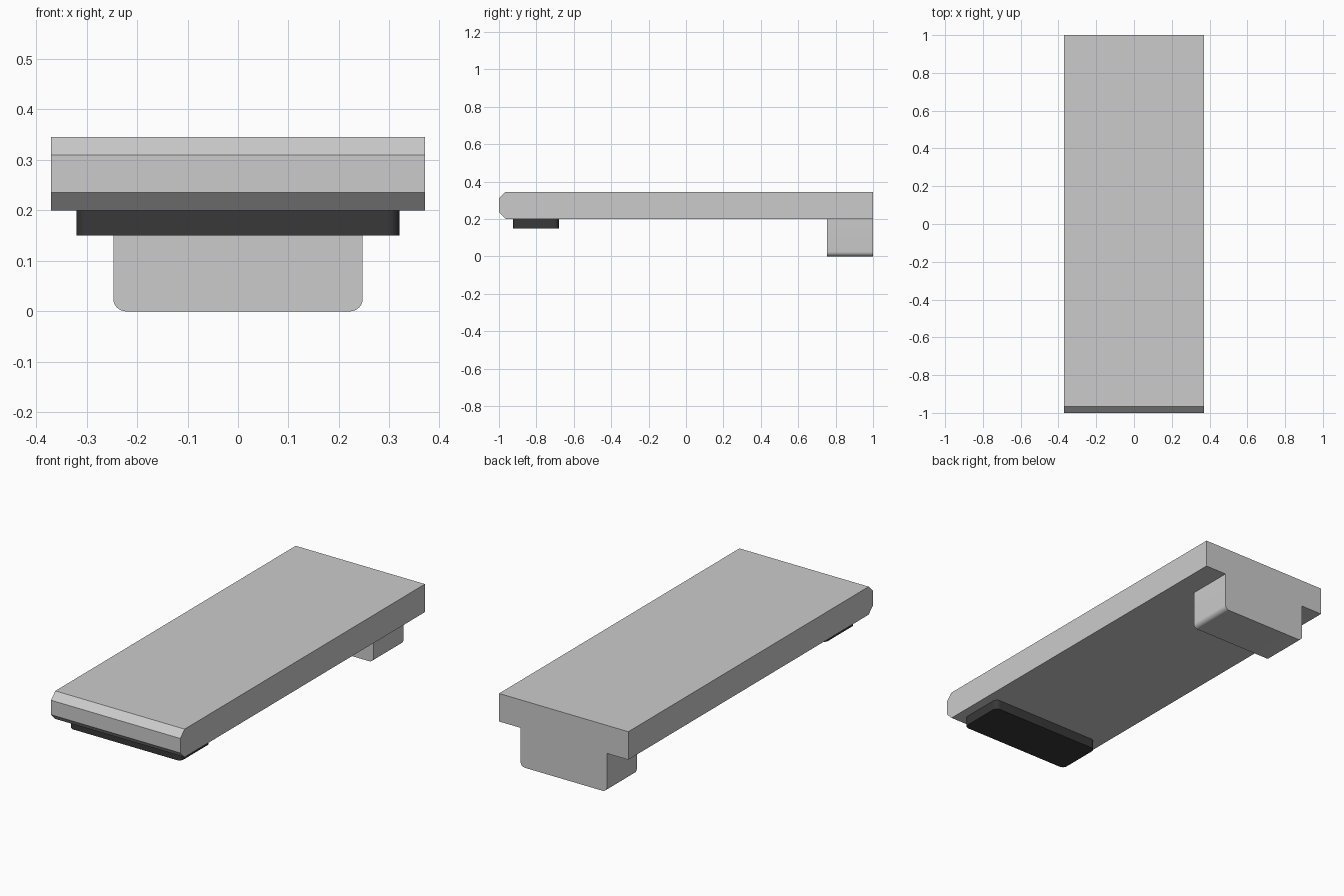
import bpy, bmesh, math
from mathutils import Vector

if "Cube" in bpy.data.objects:
    bpy.data.objects.remove(bpy.data.objects["Cube"])


def prism(name, outline, direction):
    """Extrude a closed 3D outline along a vector."""
    bm = bmesh.new()
    face = bm.faces.new([bm.verts.new(p) for p in outline])
    geom = bmesh.ops.extrude_face_region(bm, geom=[face])["geom"]
    verts = [v for v in geom if isinstance(v, bmesh.types.BMVert)]
    bmesh.ops.translate(bm, verts=verts, vec=Vector(direction))
    bmesh.ops.recalc_face_normals(bm, faces=bm.faces)
    mesh = bpy.data.meshes.new(name)
    bm.to_mesh(mesh)
    bm.free()
    obj = bpy.data.objects.new(name, mesh)
    bpy.context.collection.objects.link(obj)
    return obj


def smooth(obj):
    bpy.ops.object.select_all(action="DESELECT")
    obj.select_set(True)
    bpy.context.view_layer.objects.active = obj
    bpy.ops.object.shade_smooth_by_angle(angle=math.radians(30))


def arc(cx, cy, r, start, steps=8):
    """Quarter-circle points, counter-clockwise from a start angle in degrees."""
    angles = [math.radians(start + 90 * i / steps) for i in range(steps + 1)]
    return [(cx + r * math.cos(a), cy + r * math.sin(a)) for a in angles]


# Long plate with a chamfered front end
c = 0.035
side = [(-1, 0.2 + c), (-1 + c, 0.2), (1, 0.2), (1, 0.345), (-1 + c, 0.345), (-1, 0.345 - c)]
prism("plate", [(-0.37, y, z) for y, z in side], (0.74, 0, 0))

# Rear block with rounded lower edges
w, r = 0.247, 0.025
front = [(-w, 0.2)] + arc(-w + r, r, r, 180) + arc(w - r, r, r, 270) + [(w, 0.2)]
smooth(prism("rear_block", [(x, 0.755, z) for x, z in front], (0, 0.245, 0)))

# Dark front pad with rounded vertical corners
w, y0, y1 = 0.32, -0.925, -0.68
plan = (arc(-w + r, y0 + r, r, 180) + arc(w - r, y0 + r, r, 270)
        + arc(w - r, y1 - r, r, 0) + arc(-w + r, y1 - r, r, 90))
pad = prism("front_pad", [(x, y, 0.15) for x, y in plan], (0, 0, 0.05))
smooth(pad)
dark = bpy.data.materials.new("dark_rubber")
dark.diffuse_color = (0.04, 0.04, 0.04, 1)
dark.use_nodes = True
dark.node_tree.nodes["Principled BSDF"].inputs["Base Color"].default_value = dark.diffuse_color
pad.data.materials.append(dark)
